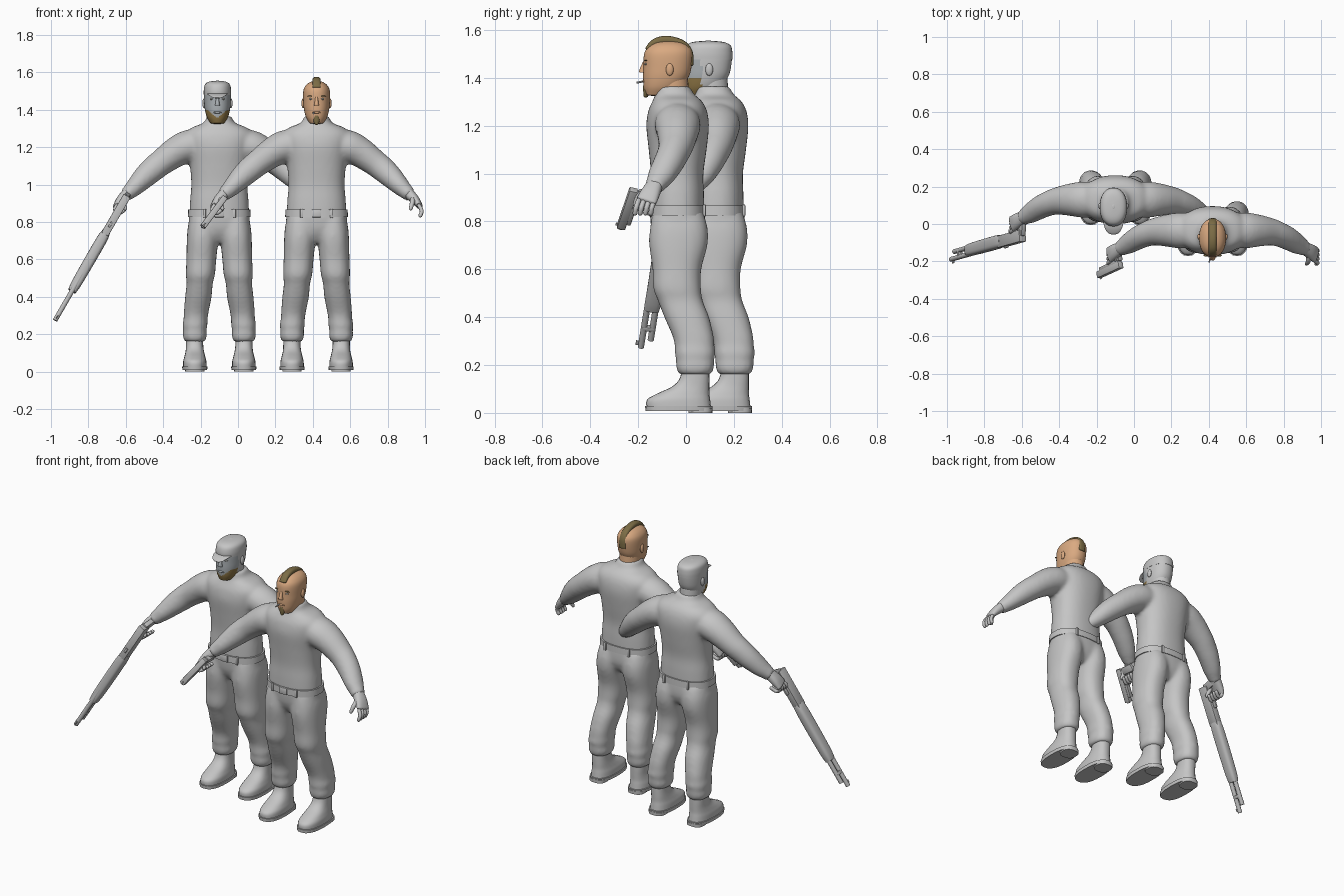
import bpy, bmesh, math
from mathutils import Vector, Matrix

if "Cube" in bpy.data.objects:
    bpy.data.objects.remove(bpy.data.objects["Cube"], do_unlink=True)

X, Y, Z = Vector((1, 0, 0)), Vector((0, 1, 0)), Vector((0, 0, 1))


def material(name, *rgb):
    m = bpy.data.materials.new(name)
    m.use_nodes = True
    m.diffuse_color = (*rgb, 1)
    m.node_tree.nodes["Principled BSDF"].inputs["Base Color"].default_value = (*rgb, 1)
    return m


CLOTH = material("light_grey", .56, .56, .56)
METAL = material("gun_grey", .50, .50, .50)
FACE = material("blue_grey", .40, .43, .45)
SKIN = material("tan_skin", .70, .40, .22)
HAIR = material("olive_brown", .20, .15, .06)
BEARD = material("golden_brown", .27, .18, .06)
EYE = material("pale_eye", .5, .5, .46)

shift = Vector((0, 0, 0))  # where the figure being built stands
prefix = ""


def finish(name, bm, mats, rule=None):
    """Turn a bmesh into an object with smooth faces and sharp creases."""
    bmesh.ops.recalc_face_normals(bm, faces=bm.faces)
    for e in bm.edges:
        e.smooth = e.calc_face_angle(0) < math.radians(42)
    for f in bm.faces:
        f.smooth = True
        if rule:
            f.material_index = rule(f.calc_center_median())
    mesh = bpy.data.meshes.new(prefix + name)
    bm.to_mesh(mesh)
    bm.free()
    for m in mats:
        mesh.materials.append(m)
    ob = bpy.data.objects.new(prefix + name, mesh)
    ob.location = shift
    bpy.context.collection.objects.link(ob)
    return ob


def fuse(name, parts):
    """Blend overlapping parts into one soft garment."""
    bm = bmesh.new()
    for ob in parts:
        bm.from_mesh(ob.data)
        bpy.data.objects.remove(ob, do_unlink=True)
    ob = finish(name, bm, [CLOTH])
    remesh = ob.modifiers.new("blend", 'REMESH')
    remesh.mode = 'VOXEL'
    remesh.voxel_size = .011
    remesh.use_smooth_shade = True
    soften = ob.modifiers.new("soften", 'SMOOTH')
    soften.factor = .5
    soften.iterations = 9


def spline(secs, steps):
    """Pass a smooth curve through section values."""
    pts = [Vector(s) for s in secs]
    out = []
    for i in range(len(pts) - 1):
        a, b, c, d = pts[max(i - 1, 0)], pts[i], pts[i + 1], pts[min(i + 2, len(pts) - 1)]
        for k in range(steps):
            t = k / steps
            out.append(b + (c - a) * (t / 2) + (a * 2 - b * 5 + c * 4 - d) * (t * t / 2)
                       + (b * 3 - a - c * 3 + d) * (t ** 3 / 2))
    return out + [pts[-1]]


def loft(name, secs, mats, ref=Y, upright=False, power=2, dome=0, steps=4, n=24, side=1, rule=None):
    """Skin through sections (x, y, z, radius_u, radius_v)."""
    line = spline(secs, steps)
    rings = []
    for i, s in enumerate(line):
        t = Z if upright else (line[min(i + 1, len(line) - 1)] - line[max(i - 1, 0)]).to_3d().normalized()
        rings.append((Vector(s[:3]), Vector(t[:3]), max(s[3], .001), max(s[4], .001)))
    if dome:
        ends = []
        for (c, t, u, v), sign in ((rings[0], -1), (rings[-1], 1)):
            r = min(u, v) * dome
            ends.append([(c + t * sign * r * math.sin(a), t, u * math.cos(a), v * math.cos(a))
                         for a in (.5, 1.0, 1.4)])
        rings = ends[0][::-1] + rings + ends[1]
    bm = bmesh.new()
    loops = []
    for c, t, ru, rv in rings:
        v = (ref - t * ref.dot(t)).normalized()
        u = v.cross(t)
        loop = []
        for k in range(n):
            a = math.tau * k / n
            ca, sa = math.cos(a), math.sin(a)
            p = c + u * math.copysign(abs(ca) ** (2 / power), ca) * ru \
                  + v * math.copysign(abs(sa) ** (2 / power), sa) * rv
            loop.append(bm.verts.new((p.x * side, p.y, p.z)))
        loops.append(loop)
    for a, b in zip(loops, loops[1:]):
        for k in range(n):
            bm.faces.new((a[k], a[(k + 1) % n], b[(k + 1) % n], b[k]))
    bm.faces.new(loops[0])
    bm.faces.new(loops[-1])
    return finish(name, bm, mats, rule)


def stack(name, secs, mats, **kw):
    """Horizontal sections (z, x, y, radius_x, radius_y)."""
    return loft(name, [(x, y, z, a, b) for z, x, y, a, b in secs], mats, upright=True, **kw)


def ball(name, loc, size, mat):
    bm = bmesh.new()
    bmesh.ops.create_uvsphere(bm, u_segments=16, v_segments=10, radius=1,
                              matrix=Matrix.Translation(loc) @ Matrix.Diagonal((*size, 1)))
    finish(name, bm, [mat])


def box(name, loc, size, mat, frame=Matrix(), bevel=.004):
    bm = bmesh.new()
    bmesh.ops.create_cube(bm, size=1, matrix=Matrix.Translation(loc) @ Matrix.Diagonal((*size, 1)))
    bmesh.ops.bevel(bm, geom=bm.edges[:], offset=bevel, segments=2, affect='EDGES', profile=.5)
    bm.transform(frame)
    finish(name, bm, [mat])


def body():
    c = [CLOTH]
    top = [stack("torso", [(.84, 0, -.037, .160, .113), (.92, 0, -.037, .156, .112), (1.0, 0, -.037, .150, .110),
                           (1.1, 0, -.035, .157, .121), (1.2, 0, -.035, .173, .131), (1.265, 0, -.035, .182, .122),
                           (1.305, 0, -.037, .147, .102), (1.33, 0, -.047, .085, .082),
                           (1.365, 0, -.055, .066, .072)], c, power=2.3, n=40)]
    low = [stack("hips", [(.69, 0, -.03, .07, .07), (.72, 0, -.03, .125, .095), (.77, 0, -.032, .160, .113),
                          (.85, 0, -.037, .162, .115)], c, power=2.4, n=40)]
    stack("belt", [(.826, 0, -.037, .168, .120), (.866, 0, -.037, .166, .119)], c, power=2.4, n=40, steps=1)
    box("buckle", (0, -.158, .846), (.05, .01, .042), CLOTH)
    for s in (-1, 1):
        side = "left" if s > 0 else "right"
        for y in (-.148, .076):
            box("belt_loop", (s * .08, y, .846), (.016, .014, .05), CLOTH)
        # Baggy trouser leg gathered above the boot
        low.append(stack(side + "_leg", [
            (.83, .080, -.033, .076, .108), (.77, .086, -.03, .083, .121), (.70, .090, -.032, .084, .122),
            (.60, .096, -.038, .080, .102), (.52, .101, -.037, .078, .100), (.47, .105, -.024, .070, .094),
            (.40, .112, .003, .071, .094), (.32, .123, .030, .066, .086), (.28, .127, .036, .064, .083),
            (.25, .130, .038, .067, .085), (.22, .131, .038, .062, .080), (.19, .131, .038, .065, .080),
            (.16, .131, .038, .054, .068)], c, power=2.3, n=28))
        if s < 0:
            for v in low[-1].data.vertices:
                v.co.x *= -1
        # Boot with sole and heel
        stack(side + "_boot", [(.02, .131, -.03, .063, .135), (.055, .131, -.031, .062, .132),
                               (.08, .131, -.012, .056, .110), (.11, .131, .020, .049, .078),
                               (.145, .132, .036, .046, .062), (.20, .132, .041, .046, .056)],
              c, power=2.4, side=s)
        stack(side + "_boot_sole", [(.008, .131, -.03, .066, .139), (.028, .131, -.03, .068, .141)],
              c, power=2.5, side=s, steps=1)
        stack(side + "_boot_heel", [(0, .131, .06, .051, .050), (.02, .131, .06, .052, .051)],
              c, power=2.6, side=s, steps=1)
        # Sleeve and hand
        top.append(loft(side + "_sleeve", [
            (.10, -.035, 1.218, .080, .088), (.17, -.035, 1.204, .087, .097), (.235, -.035, 1.172, .081, .088),
            (.31, -.042, 1.118, .071, .074), (.355, -.055, 1.082, .068, .067), (.40, -.075, 1.041, .062, .063),
            (.45, -.105, .990, .050, .056), (.485, -.126, .957, .040, .044), (.502, -.135, .942, .038, .041)],
            c, side=s))
        loft(side + "_palm", [(.485, -.126, .96, .030, .032), (.525, -.148, .92, .025, .040),
                              (.551, -.165, .886, .016, .043)], c, side=s, power=2.4, dome=.5)
        for i in range(4):
            y = -.198 + .022 * i
            path = [(.548, y, .888), (.562, y - .01, .86), (.555, y - .015, .835)]
            if s < 0:
                path = [(.548, y, .888), (.557, y - .01, .865), (.535, y - .012, .848), (.508, y, .865)]
            loft(side + "_finger", [(*p, .0105, .0105) for p in path], c, side=s, n=10, dome=1)
        loft(side + "_thumb", [(.515, -.165, .93, .014, .014), (.512, -.197, .905, .013, .013),
                               (.503, -.213, .872, .010, .010)], c, side=s, n=10, dome=1)
    fuse("sweater", top)
    fuse("trousers", low)


def head(skin, neck, rule=None):
    stack("neck", [(1.28, 0, -.05, .06, .068), (1.42, 0, -.06, .058, .066)], [neck])
    stack("head", [(1.33, 0, -.115, .038, .052), (1.36, 0, -.099, .056, .077), (1.40, 0, -.085, .067, .094),
                   (1.44, 0, -.078, .071, .100), (1.50, 0, -.074, .071, .101), (1.53, 0, -.072, .058, .085),
                   (1.548, 0, -.072, .035, .055), (1.555, 0, -.072, .008, .012)],
          skin, power=2.2, n=48, steps=6, dome=.15, rule=rule)
    stack("nose", [(1.468, 0, -.172, .007, .008), (1.435, 0, -.181, .011, .014), (1.422, 0, -.182, .015, .013)],
          skin[:1], dome=.5, n=14)
    ball("lips", (0, -.176, 1.386), (.022, .007, .006), skin[0])
    for s in (-1, 1):
        ball("ear", (s * .072, -.068, 1.435), (.009, .016, .026), neck)
        ball("eye", (s * .030, -.167, 1.458), (.011, .007, .005), EYE)


def gun_frame(rear, muzzle):
    """Local axes: x sideways, y towards the muzzle, z up from the barrel."""
    fwd = (Vector(muzzle) - Vector(rear)).normalized()
    up = (-Y + fwd * fwd.y).normalized()
    m = Matrix((fwd.cross(up), fwd, up)).transposed().to_4x4()
    m.translation = Vector(rear)
    return m


def tube(name, frame, start, end, up, r):
    secs = [(*(frame @ Vector((0, y, up))), r, r) for y in (start, end)]
    loft(name, secs, [METAL], ref=X, n=14, steps=1)


# Rear figure: cap, beard and long gun
shift, prefix = Vector((-.10, .165, 0)), "rear_"
body()
shift = Vector((-.11, .165, 0))


def bearded(p):
    """Beard on the chin and jaw, face in front, plain grey behind."""
    if p.y < -.10 and p.z < min(1.355 + .9 * abs(p.x), 1.40):
        return 1
    return 0 if p.y < -.10 else 2


head([FACE, BEARD, CLOTH], CLOTH, bearded)
stack("cap", [(1.478, 0, -.074, .073, .103), (1.505, 0, -.074, .073, .103), (1.535, 0, -.072, .067, .094),
              (1.550, 0, -.072, .046, .064), (1.555, 0, -.072, .01, .014)], [CLOTH], power=2.2, n=40)
loft("cap_brim", [(0, -.12, 1.488, .006, .058), (0, -.175, 1.482, .006, .050), (0, -.208, 1.470, .005, .034),
                  (0, -.219, 1.463, .003, .016)], [CLOTH], ref=X)

shift, prefix = Vector((0, 0, 0)), "long_gun_"
f = gun_frame((-.605, -.07, .92), (-.976, -.174, .278))
box("receiver", (0, .10, -.005), (.042, .24, .064), METAL, f)
loft("forend", [(*(f @ Vector((0, y, -.008))), a, b) for y, a, b in
                ((.20, .022, .031), (.26, .029, .036), (.50, .028, .034), (.57, .022, .029))],
     [METAL], ref=-Y, power=3)
tube("barrel", f, .1, .755, .014, .013)
tube("magazine_tube", f, .1, .715, -.022, .013)
box("barrel_clamp", (0, .66, -.004), (.026, .02, .05), METAL, f)
box("front_sight", (0, .735, .031), (.006, .02, .014), METAL, f, .001)
box("rear_sight", (0, .16, .030), (.012, .03, .012), METAL, f, .002)
box("trigger_guard", (0, .09, -.045), (.012, .06, .025), METAL, f)
box("grip", (0, -.005, -.06), (.03, .045, .10), METAL, f @ Matrix.Rotation(-.3, 4, 'X'), .008)

# Front figure: crest of hair, goatee, cigarette and pistol
shift, prefix = Vector((.42, 0, 0)), "front_"
body()
head([SKIN], SKIN)
crest = ((-.163, 1.522, .008), (-.13, 1.547, .017), (-.08, 1.557, .019), (-.02, 1.542, .018),
         (.014, 1.508, .014), (.023, 1.455, .008))
loft("hair_crest", [(0, y, z, h, .022) for y, z, h in crest], [HAIR], ref=X, power=2.6, dome=.6)
stack("goatee", [(1.322, 0, -.168, .008, .009), (1.342, 0, -.165, .017, .014), (1.368, 0, -.168, .014, .011)],
      [HAIR], dome=.4, n=14)
for s in (-1, 1):
    ball("eyebrow", (s * .032, -.168, 1.473), (.018, .006, .003), HAIR)
loft("cigarette", [(-.012, -.176, 1.386, .004, .004), (-.018, -.206, 1.380, .004, .004)],
     [CLOTH], ref=Z, n=8, steps=1)

shift, prefix = Vector((0, 0, 0)), "pistol_"
f = gun_frame((-.072, -.215, .93), (-.188, -.268, .775))
box("slide", (0, .10, .004), (.032, .205, .036), METAL, f)
box("frame", (0, .09, -.02), (.028, .17, .02), METAL, f)
tube("muzzle", f, .19, .208, .006, .010)
box("trigger_guard", (0, .075, -.038), (.012, .05, .022), METAL, f)
box("grip", (0, .02, -.06), (.030, .045, .085), METAL, f @ Matrix.Rotation(-.2, 4, 'X'), .007)
box("sight", (0, .19, .025), (.006, .012, .01), METAL, f, .001)
